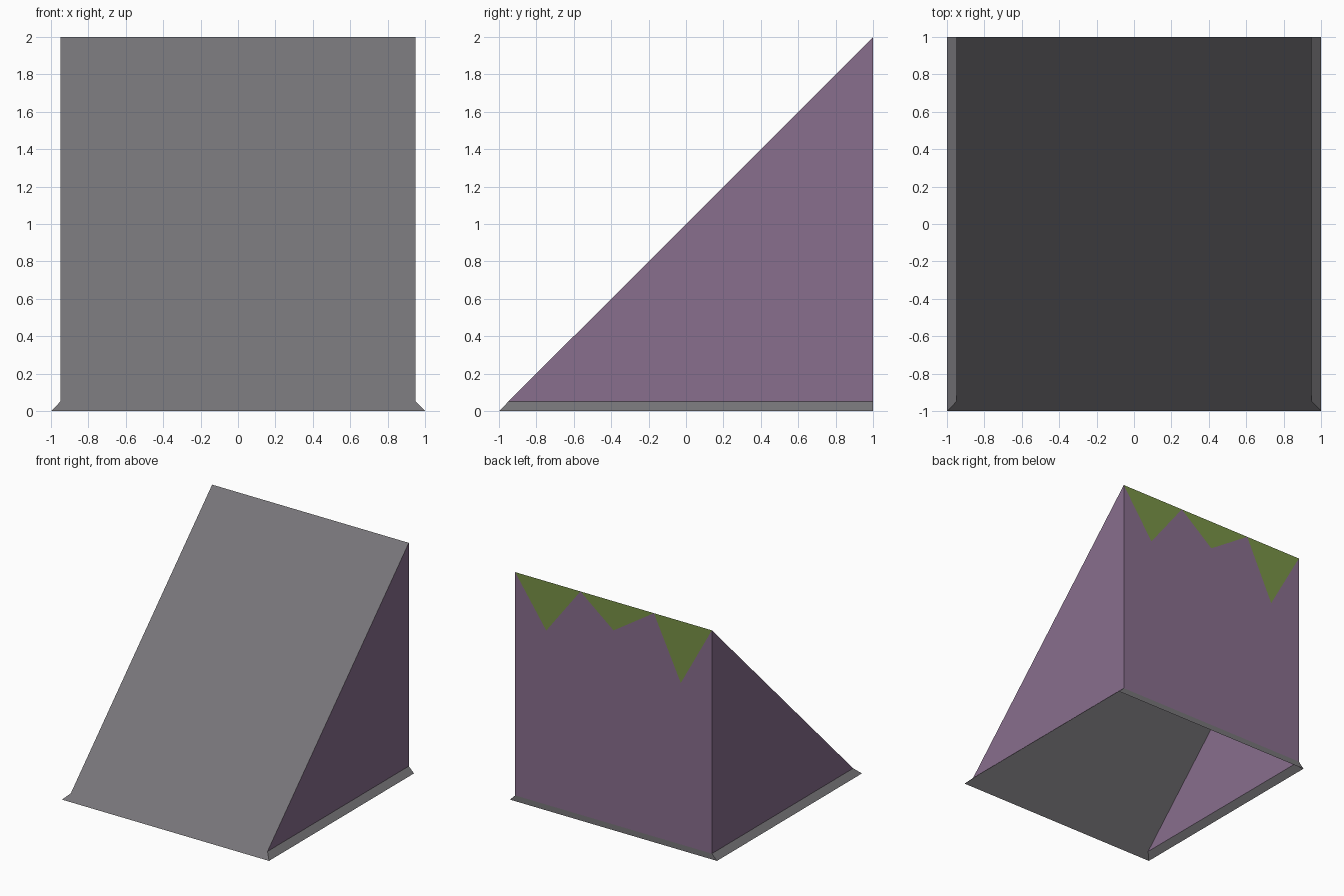
import bpy

if "Cube" in bpy.data.objects:
    bpy.data.objects.remove(bpy.data.objects["Cube"])

def material(name, rgb):
    m = bpy.data.materials.new(name)
    m.diffuse_color = (*rgb, 1)
    m.use_nodes = True
    m.node_tree.nodes["Principled BSDF"].inputs["Base Color"].default_value = m.diffuse_color
    return m

GREY = material("stone grey", (0.186, 0.180, 0.192))
PURPLE = material("dusty purple", (0.247, 0.156, 0.267))
GREEN = material("moss green", (0.19, 0.29, 0.061))

W, F = 0.95, 0.05   # wall half width, height of the flared foot

def part(name, polys, mat):
    """Open sheet part from a few polygons."""
    verts, faces = [], []
    for p in polys:
        faces.append(range(len(verts), len(verts) + len(p)))
        verts += p
    me = bpy.data.meshes.new(name)
    me.from_pydata(verts, [], [list(f) for f in faces])
    me.materials.append(mat)
    bpy.context.collection.objects.link(bpy.data.objects.new(name, me))

# Sloping ramp face, flared at its foot
part("ramp_slope", [[(-1, -1, 0), (1, -1, 0), (W, F - 1, F), (W, 1, 2),
                     (-W, 1, 2), (-W, F - 1, F)]], GREY)

# Triangular side walls and flared foot strips, mirrored
for side, s in (("right", 1), ("left", -1)):
    wall = [(s * W, F - 1, F), (s * W, 1, F), (s * W, 1, 2)]
    foot = [(s, -1, 0), (s, 1, 0), (s * W, 1, F), (s * W, F - 1, F)]
    part(side + "_wall", [wall[::s]], PURPLE)
    part(side + "_foot", [foot[::s]], GREY)

# Back wall cut along the jagged moss line (underside open)
zigzag = [(W, 2), (0.65, 1.57), (0.32, 2), (0, 1.745),
          (-0.39, 2), (-0.65, 1.46), (-W, 2)]
line = [(x, 1, z) for x, z in zigzag]
part("back_wall", [[(W, 1, F), (-W, 1, F)] + line[::-1]], PURPLE)
part("back_moss", [[line[i + 1], line[i + 2], line[i]] for i in (0, 2, 4)], GREEN)
part("back_foot", [[(1, 1, 0), (-1, 1, 0), (-W, 1, F), (W, 1, F)]], GREY)
